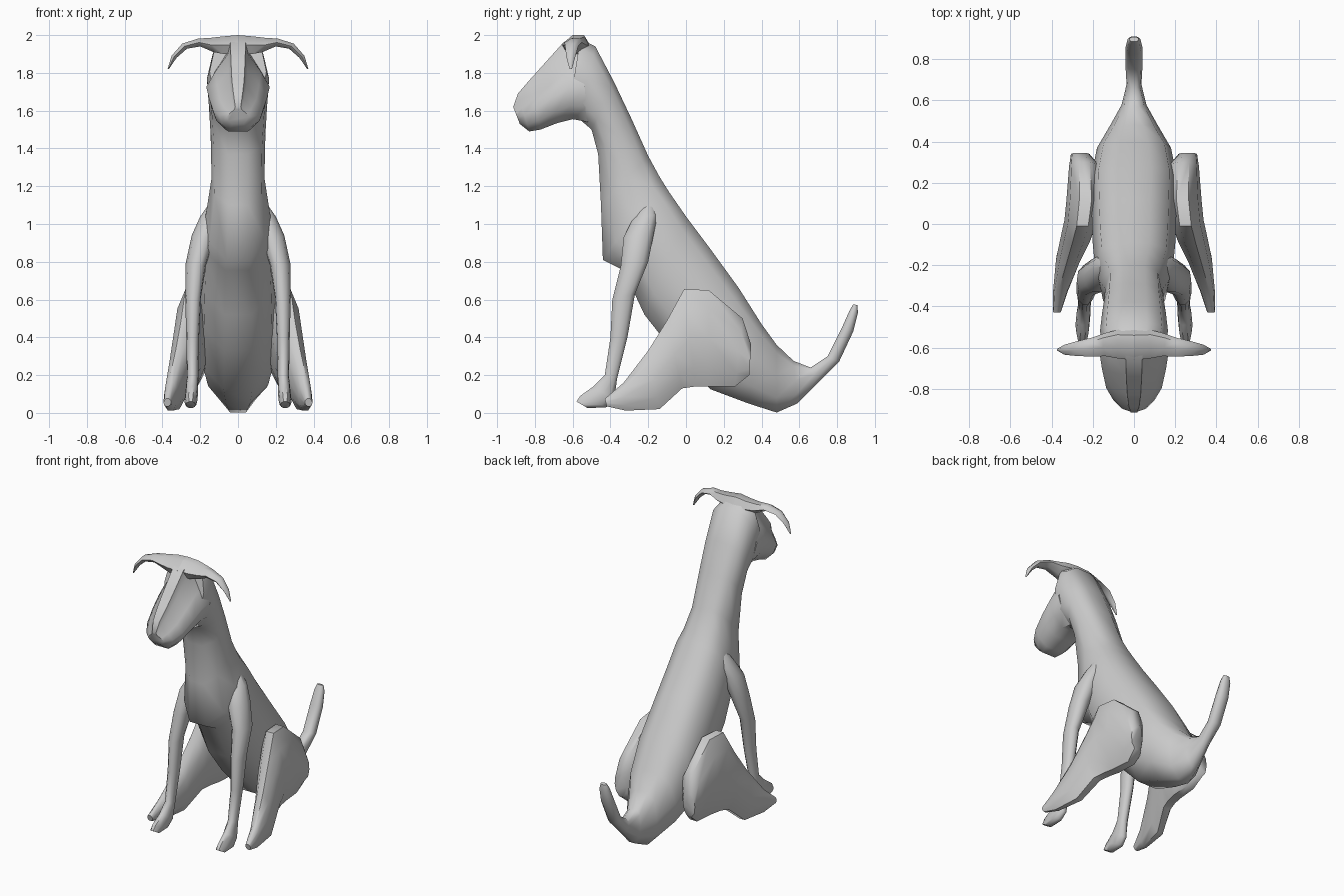
import bpy, bmesh
from mathutils import Vector

# Half cross-sections: (position from top/back to bottom/front, width fraction)
BODY = [(0, .38), (.12, .82), (.45, 1), (.78, .88), (1, .36)]
HEAD = [(0, .24), (.15, .32), (.38, .72), (.58, 1), (.82, .85), (1, .5)]
LIMB = [(0, .35), (.2, .85), (.5, 1), (.8, .85), (1, .35)]
FLAP = [(0, .4), (.5, 1), (1, .4)]


def loft(name, sections, profile, side=1, axis=(1, 0, 0), sharp=.9):
    """Sections: y,z of top, y,z of bottom, half width, x of top, x of bottom."""
    bm = bmesh.new()
    rings = []
    for yt, zt, yb, zb, w, xt, xb in sections:
        a, b = Vector((xt, yt, zt)), Vector((xb, yb, zb))
        d = Vector(axis) * w
        pts = [a.lerp(b, s) + d * f for s, f in profile]
        pts += [a.lerp(b, s) - d * f for s, f in reversed(profile)]
        rings.append([bm.verts.new((p.x * side, p.y, p.z)) for p in pts])
    n = len(rings[0])
    for r, q in zip(rings, rings[1:]):
        for i in range(n):
            j = (i + 1) % n
            bm.faces.new((r[i], r[j], q[j], q[i]))
    bm.faces.new(rings[0])
    bm.faces.new(rings[-1])
    bmesh.ops.recalc_face_normals(bm, faces=bm.faces)
    mesh = bpy.data.meshes.new(name)
    bm.to_mesh(mesh)
    bm.free()
    ob = bpy.data.objects.new(name, mesh)
    bpy.context.collection.objects.link(ob)
    bpy.ops.object.select_all(action='DESELECT')
    ob.select_set(True)
    bpy.context.view_layer.objects.active = ob
    bpy.ops.object.shade_smooth_by_angle(angle=sharp)
    return ob


def centred(rows):
    return [(*r, 0, 0) for r in rows]


# Tail, trunk and neck in one sweep
loft("body", centred([
    (.885, .575, .908, .57, .022),
    (.865, .54, .91, .53, .034),
    (.825, .45, .885, .43, .042),
    (.75, .30, .81, .27, .042),
    (.66, .24, .70, .16, .036),
    (.57, .275, .59, .05, .06),
    (.48, .36, .48, .002, .115),
    (.40, .47, .33, .05, .18),
    (.28, .66, .13, .125, .21),
    (.12, .88, -.07, .33, .205),
    (0, 1.04, -.22, .52, .20),
    (-.09, 1.17, -.33, .755, .19),
    (-.14, 1.25, -.44, .81, .17),
    (-.20, 1.36, -.45, 1.10, .14),
    (-.29, 1.56, -.465, 1.37, .145),
    (-.38, 1.75, -.50, 1.50, .155),
    (-.48, 1.94, -.57, 1.56, .165),
    (-.56, 1.98, -.62, 1.60, .15),
]), BODY)

# Head with narrow bridge and wide cheeks
loft("head", centred([
    (-.56, 1.985, -.52, 1.54, .165),
    (-.65, 1.96, -.60, 1.555, .168),
    (-.74, 1.86, -.68, 1.535, .155),
    (-.83, 1.76, -.77, 1.50, .135),
    (-.89, 1.69, -.83, 1.49, .10),
    (-.915, 1.62, -.88, 1.53, .06),
]), HEAD)

for label, side in (("right", 1), ("left", -1)):
    # Drooping ear growing out of the brow
    loft("ear_" + label, [
        (-.57, 2.0, -.60, 1.90, .075, 0, 0),
        (-.565, 1.993, -.60, 1.90, .07, .08, .075),
        (-.575, 1.985, -.595, 1.91, .056, .15, .13),
        (-.59, 1.982, -.605, 1.94, .046, .21, .20),
        (-.60, 1.955, -.61, 1.928, .035, .295, .27),
        (-.61, 1.89, -.61, 1.88, .024, .352, .325),
        (-.61, 1.82, -.61, 1.82, .006, .373, .366),
    ], FLAP, side, (0, 1, 0))

    # Front leg from shoulder to paw
    loft("front_leg_" + label, [
        (-.17, 1.15, -.22, 1.13, .03, .10, .10),
        (-.15, 1.05, -.28, 1.03, .06, .14, .14),
        (-.17, .95, -.33, .93, .065, .18, .18),
        (-.20, .80, -.345, .78, .055, .225, .22),
        (-.27, .63, -.39, .60, .042, .24, .235),
        (-.31, .40, -.40, .40, .034, .24, .24),
        (-.365, .18, -.43, .20, .03, .24, .24),
        (-.38, .07, -.49, .14, .034, .245, .245),
        (-.42, .03, -.56, .09, .034, .25, .25),
        (-.52, .025, -.58, .06, .025, .25, .25),
    ], LIMB, side)

    # Folded hind leg, foot to haunch
    loft("hind_leg_" + label, [
        (-.43, .075, -.42, .035, .02, .373, .375),
        (-.33, .16, -.32, .012, .036, .355, .358),
        (-.20, .33, -.14, .02, .058, .31, .33),
        (-.10, .49, -.02, .13, .075, .275, .285),
        (-.01, .655, .05, .14, .08, .25, .265),
        (.12, .65, .12, .14, .085, .235, .25),
        (.30, .50, .26, .14, .075, .24, .24),
        (.345, .36, .335, .20, .045, .262, .26),
    ], LIMB, side)
